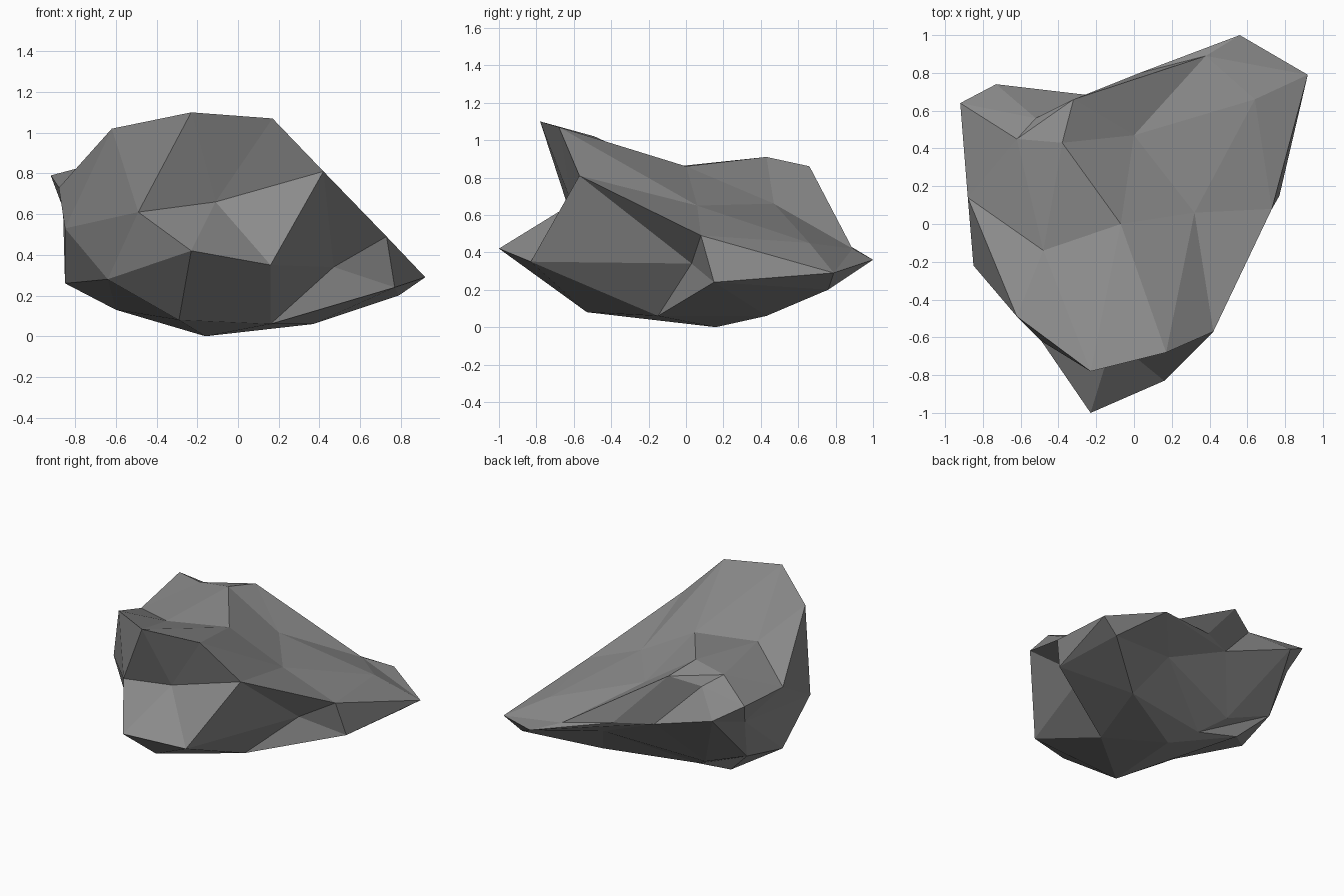
import bpy
import bmesh

# Remove the default object only
default_cube = bpy.data.objects.get("Cube")
if default_cube:
    bpy.data.objects.remove(default_cube, do_unlink=True)

# Twelve main corners of the rock, one letter each
corners = {
    "a": (.47, .03, .34), "b": (-.23, -1, .42), "c": (.17, -.68, 1.07),
    "d": (-.62, -.49, 1.02), "e": (-.38, .43, .91), "f": (.64, .66, .45),
    "g": (.79, .76, .2), "h": (.03, .8, .48), "i": (-.92, .64, .79),
    "j": (-.85, .1, .26), "k": (-.45, .42, .18), "n": (-.16, .16, 0),
}

# Break points on the ridges, named by the two corners each one joins
front_ridges = {
    "ab": (.16, -.83, .35), "ac": (.42, -.57, .81), "bc": (-.11, -.61, .66),
    "cd": (-.23, -.78, 1.1), "bd": (-.49, -.62, .61), "an": (.16, -.15, .06),
    "bn": (-.29, -.53, .08), "bj": (-.64, -.35, .28),
}
top_ridges = {
    "ce": (-.07, 0, .86), "de": (-.48, -.14, .85), "ef": (0, .47, .66),
    "cf": (.32, .06, .65), "fh": (.38, .89, .42), "eh": (-.32, .66, .86),
    "ei": (-.62, .45, .87),
}
side_ridges = {
    "af": (.73, .08, .49), "ag": (.77, .15, .24), "fg": (.92, .79, .29),
    "di": (-.88, .14, .73), "dj": (-.85, -.22, .53), "ij": (-.86, .55, .63),
}
back_ridges = {
    "gh": (.56, 1, .36), "hi": (-.52, .56, .8), "ik": (-.73, .74, .67),
    "hk": (-.22, .68, .49), "jk": (-.8, .44, .32), "gk": (.23, .63, .3),
}
base_ridges = {
    "gn": (.37, .43, .06), "jn": (-.6, .34, .13), "kn": (-.31, .29, .08),
}
ridges = {**front_ridges, **top_ridges, **side_ridges, **back_ridges, **base_ridges}


def make_material(name, colour):
    material = bpy.data.materials.new(name)
    material.use_nodes = True
    material.diffuse_color = colour
    shader = material.node_tree.nodes["Principled BSDF"]
    shader.inputs["Base Color"].default_value = colour
    shader.inputs["Roughness"].default_value = .9
    return material


# Rock: every three mutually joined corners span a facet split in four
bm = bmesh.new()
points = {name: bm.verts.new(place) for name, place in {**corners, **ridges}.items()}
for first in corners:
    for second in corners:
        for third in corners:
            left, right, far = first + second, second + third, first + third
            if left in ridges and right in ridges and far in ridges:
                for trio in ((first, left, far), (second, right, left),
                             (third, far, right), (left, right, far)):
                    bm.faces.new([points[name] for name in trio])
bmesh.ops.recalc_face_normals(bm, faces=bm.faces)

# Flat shaded grey stone
mesh = bpy.data.meshes.new("rock")
bm.to_mesh(mesh)
bm.free()
rock = bpy.data.objects.new("rock", mesh)
bpy.context.collection.objects.link(rock)
mesh.materials.append(make_material("stone_grey", (.26, .26, .26, 1)))
